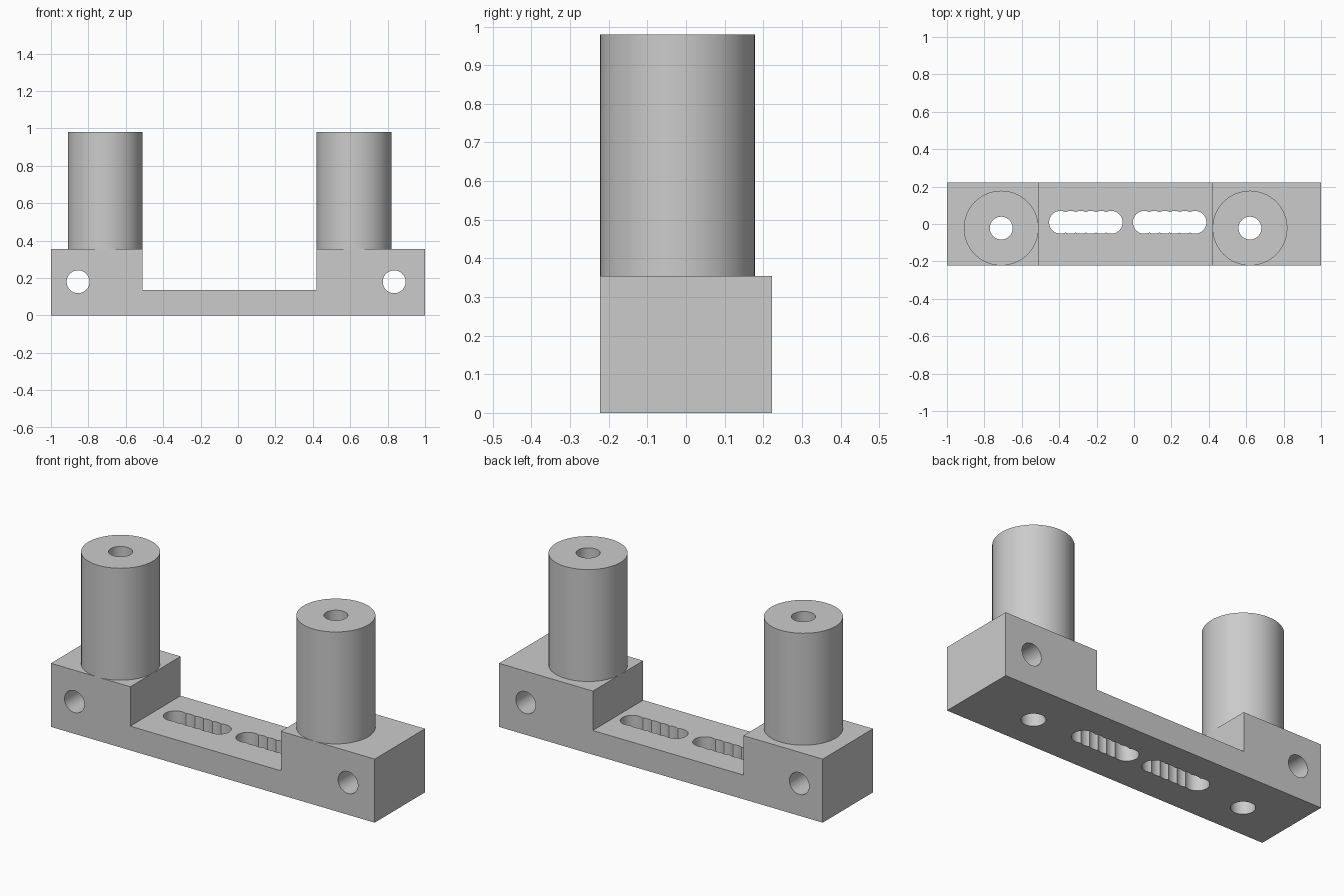
import bpy, bmesh
from math import pi, sin, cos
from mathutils import Vector

cube = bpy.data.objects.get("Cube")
if cube:
    bpy.data.objects.remove(cube, do_unlink=True)

HALF_DEPTH = 0.222
BASE_TOP, BRIDGE_TOP, POST_TOP = 0.355, 0.135, 0.98
POST_X, POST_Y = (-0.71, 0.62), -0.022
POST_R, HOLE_R = 0.2, 0.061
SIDES = 64

grey = bpy.data.materials.new("light grey")
grey.use_nodes = True
grey.diffuse_color = (0.6, 0.6, 0.6, 1)
grey.node_tree.nodes["Principled BSDF"].inputs["Base Color"].default_value = grey.diffuse_color


def extrude(bm, points, offset):
    """Add a closed prism: a flat outline swept along an offset."""
    face = bm.faces.new([bm.verts.new(p) for p in points])
    swept = bmesh.ops.extrude_face_region(bm, geom=[face], use_keep_orig=True)
    moved = [v for v in swept["geom"] if isinstance(v, bmesh.types.BMVert)]
    bmesh.ops.translate(bm, verts=moved, vec=Vector(offset))


def circle(x, y, r):
    return [(x + r * cos(2 * pi * i / SIDES), y + r * sin(2 * pi * i / SIDES))
            for i in range(SIDES)]


def slot_outline(start, count, step, y, r):
    """Outline of a row of overlapping drilled holes."""
    centres = [start + i * step for i in range(count)]
    cusp = (r * r - step * step / 4) ** 0.5
    points = []
    for sign in (1, -1):                      # lower run, then upper run back
        for i, cx in enumerate(centres[::sign]):
            first, last = i == 0, i == count - 1
            half = math_asin(step / 2 / r)
            a0 = -pi if first else -pi / 2 - half
            a1 = 0 if last else -pi / 2 + half
            n = 16 if first or last else 10
            for k in range(n):                # end point comes from the next arc
                a = a0 + (a1 - a0) * k / n
                points.append((cx + sign * r * cos(a), y + sign * r * sin(a)))
    return points


def math_asin(value):
    from math import asin
    return asin(value)


def make_object(name, bm):
    bmesh.ops.recalc_face_normals(bm, faces=bm.faces[:])
    mesh = bpy.data.meshes.new(name)
    bm.to_mesh(mesh)
    bm.free()
    obj = bpy.data.objects.new(name, mesh)
    bpy.context.collection.objects.link(obj)
    mesh.materials.append(grey)
    return obj


def finish(obj, cutter):
    """Cut the openings, then smooth the round walls."""
    bpy.ops.object.select_all(action="DESELECT")
    bpy.context.view_layer.objects.active = obj
    obj.select_set(True)
    mod = obj.modifiers.new("openings", "BOOLEAN")
    mod.operation, mod.solver, mod.object = "DIFFERENCE", "EXACT", cutter
    bpy.ops.object.modifier_apply(modifier=mod.name)
    bpy.ops.object.shade_smooth_by_angle(angle=pi / 6)


# Base: two raised blocks joined by a low bridge
bm = bmesh.new()
left, right = -0.51, 0.42
profile = [(-1, 0), (1, 0), (1, BASE_TOP), (right, BASE_TOP), (right, BRIDGE_TOP),
           (left, BRIDGE_TOP), (left, BASE_TOP), (-1, BASE_TOP)]
extrude(bm, [(x, -HALF_DEPTH, z) for x, z in profile], (0, 2 * HALF_DEPTH, 0))
base = make_object("base", bm)

# Posts
posts = []
for x, side in zip(POST_X, ("right", "left")):
    bm = bmesh.new()
    extrude(bm, [(*p, BASE_TOP) for p in circle(x, POST_Y, POST_R)],
            (0, 0, POST_TOP - BASE_TOP))
    posts.append(make_object(side + "_post", bm))

# Cutter: post bores, cross holes and the two drilled slots
bm = bmesh.new()
for x in POST_X:
    extrude(bm, [(*p, -0.1) for p in circle(x, POST_Y, HOLE_R)], (0, 0, 1.2))
for x in (-0.855, 0.835):
    extrude(bm, [(px, -0.4, pz) for px, pz in circle(x, 0.18, HOLE_R)], (0, 0.8, 0))
for start in (-0.393, 0.055):
    outline = slot_outline(start, 6, 0.0542, 0.009, HOLE_R)
    extrude(bm, [(*p, -0.1) for p in outline], (0, 0, 0.4))
cutter = make_object("hole_cutter", bm)
cutter.hide_render = True

for obj in [base] + posts:
    finish(obj, cutter)
bpy.data.objects.remove(cutter, do_unlink=True)
